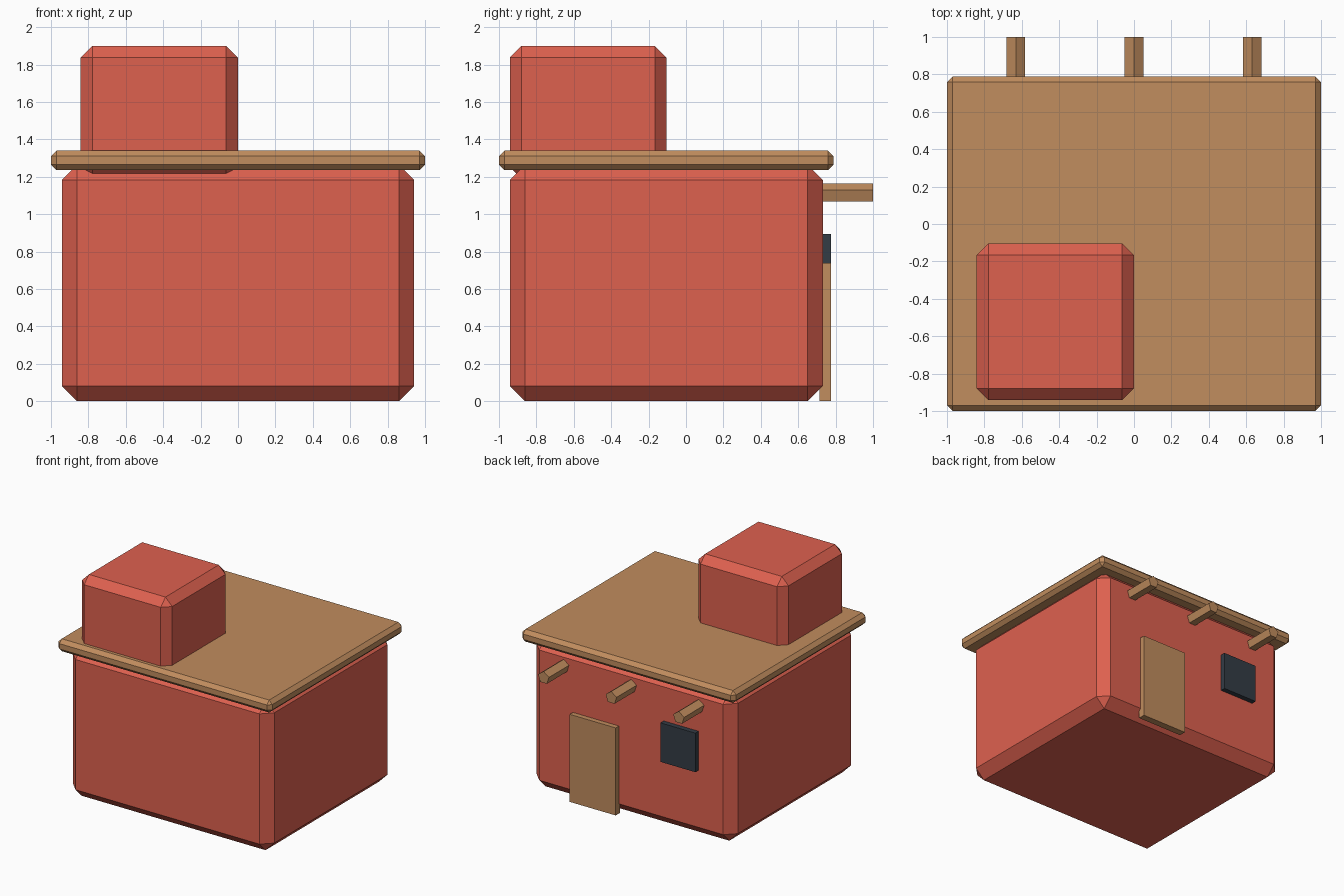
import bpy, bmesh, math

if "Cube" in bpy.data.objects:
    bpy.data.objects.remove(bpy.data.objects["Cube"])


def material(name, rgb):
    m = bpy.data.materials.new(name)
    m.diffuse_color = (*rgb, 1)
    m.use_nodes = True
    m.node_tree.nodes["Principled BSDF"].inputs["Base Color"].default_value = m.diffuse_color
    return m


RED = material("red clay", (0.73, 0.119, 0.078))
WOOD = material("brown wood", (0.533, 0.266, 0.112))
DARK = material("dark glass", (0.034, 0.045, 0.060))


def finish(name, bm, mat):
    me = bpy.data.meshes.new(name)
    bm.to_mesh(me)
    bm.free()
    me.materials.append(mat)
    ob = bpy.data.objects.new(name, me)
    bpy.context.collection.objects.link(ob)
    return ob


def box(name, x, y, z, mat, chamfer=0):
    """Box from (min, max) ranges with optional single-segment chamfer."""
    bm = bmesh.new()
    bmesh.ops.create_cube(bm, size=1)
    for v in bm.verts:
        v.co = [r[0] if c < 0 else r[1] for c, r in zip(v.co, (x, y, z))]
    ob = finish(name, bm, mat)
    if chamfer:
        mod = ob.modifiers.new("chamfer", 'BEVEL')
        mod.width = chamfer
        mod.segments = 1
    return ob


# Main block, overhanging roof slab, upper room
box("house_body", (-0.942, 0.942), (-0.942, 0.732), (0, 1.265), RED, 0.082)
box("roof_slab", (-1, 1), (-1, 0.788), (1.235, 1.34), WOOD, 0.03)
box("upper_room", (-0.842, 0), (-0.942, -0.104), (1.19, 1.9), RED, 0.063)

# Door and window on the back wall
box("door", (0.115, 0.545), (0.715, 0.775), (0, 0.74), WOOD)
box("window", (-0.63, -0.304), (0.715, 0.775), (0.565, 0.895), DARK)

# Five-sided roof beams poking out of the back wall, one corner up
for side, x in (("left", -0.632), ("middle", 0), ("right", 0.632)):
    bm = bmesh.new()
    ring = []
    for i in range(5):
        a = math.pi / 2 + i * math.tau / 5
        ring.append(bm.verts.new((x + 0.053 * math.cos(a), 1.0,
                                  1.112 + 0.053 * math.sin(a))))
    face = bm.faces.new(ring)
    new = bmesh.ops.extrude_face_region(bm, geom=[face], use_keep_orig=True)["geom"]
    for v in new:
        if isinstance(v, bmesh.types.BMVert):
            v.co.y = 0.6
    bmesh.ops.recalc_face_normals(bm, faces=bm.faces)
    finish("beam_" + side, bm, WOOD)
